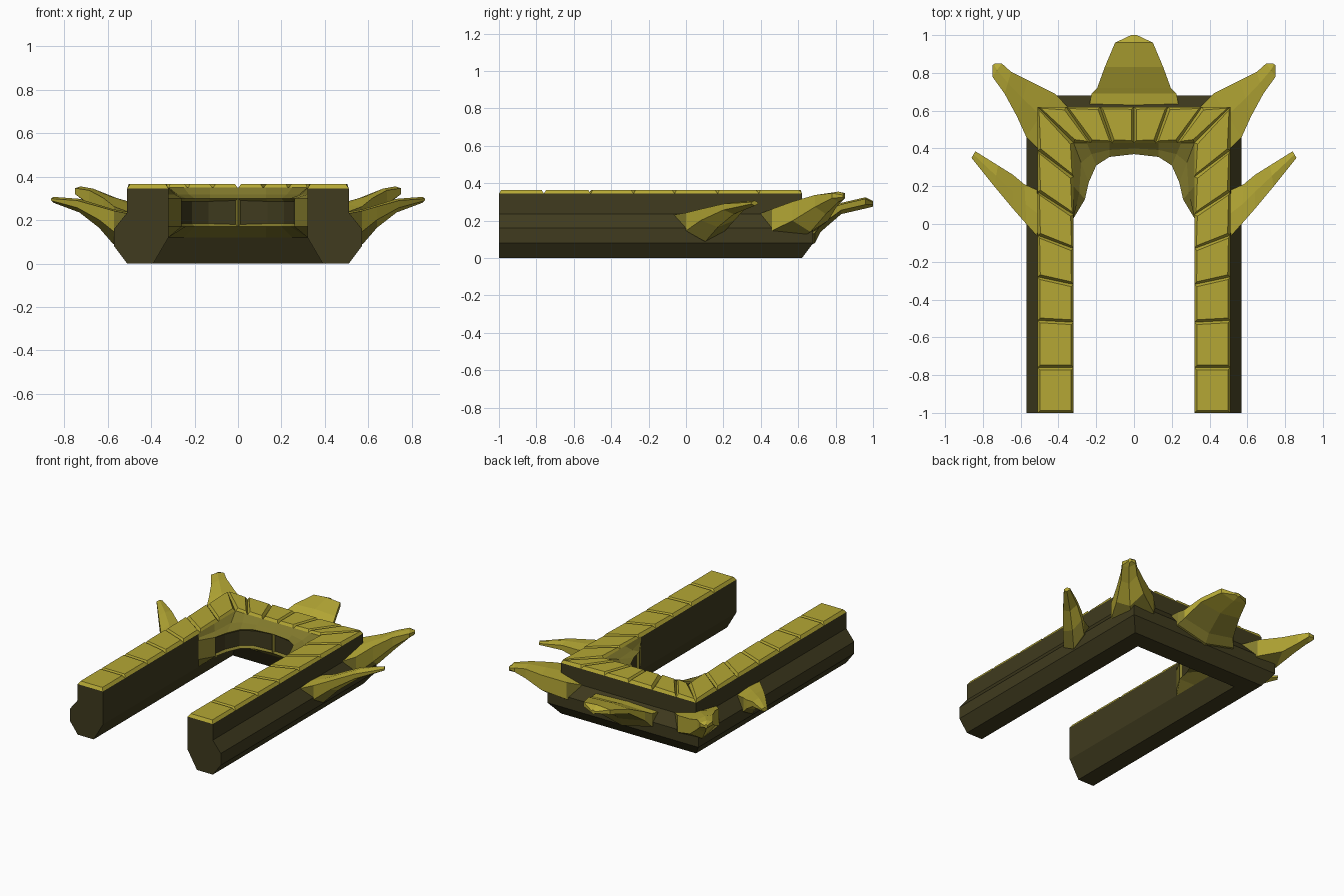
import bpy, bmesh
from mathutils import Vector

if "Cube" in bpy.data.objects:
    bpy.data.objects.remove(bpy.data.objects["Cube"])


def material(name, rgb):
    m = bpy.data.materials.new(name)
    m.diffuse_color = (*rgb, 1)
    m.use_nodes = True
    m.node_tree.nodes["Principled BSDF"].inputs["Base Color"].default_value = m.diffuse_color
    return m


GOLD = material("gold", (0.46, 0.39, 0.035))
DARK = material("dark_bronze", (0.05, 0.043, 0.013))
OLIVE = material("olive_bronze", (0.22, 0.19, 0.025))


def finish(name, bm, mats):
    bmesh.ops.remove_doubles(bm, verts=bm.verts, dist=0.0005)
    bmesh.ops.recalc_face_normals(bm, faces=bm.faces)
    me = bpy.data.meshes.new(name)
    bm.to_mesh(me)
    bm.free()
    for m in mats:
        me.materials.append(m)
    ob = bpy.data.objects.new(name, me)
    bpy.context.collection.objects.link(ob)
    return ob


def loft(bm, rings, closed=True, caps=True):
    rows = [[bm.verts.new(p) for p in r] for r in rings]
    n = len(rows[0])
    strips = []
    for a, b in zip(rows, rows[1:]):
        strips.append([bm.faces.new((a[i], a[(i + 1) % n], b[(i + 1) % n], b[i]))
                       for i in range(n if closed else n - 1)])
    if caps:
        bm.faces.new(rows[0][::-1])
        bm.faces.new(rows[-1])
    return strips


# U-shaped frame: one cross-section (outward offset, height) mitred around the U
IN_X, IN_Y, W = 0.32, 0.43, 0.19
profile = [(0, 0.12), (0.07, 0), (W, 0), (0.25, 0.08), (0.25, 0.16),
           (W, 0.235), (W, 0.345), (0, 0.345)]
rings = [[(s * (IN_X + d), -1 if end else IN_Y + d, z) for d, z in profile]
         for s, end in ((-1, 1), (-1, 0), (1, 0), (1, 1))]
bm = bmesh.new()
loft(bm, rings)
finish("frame", bm, [DARK])

# Bevelled voussoir tiles along the top; joints listed as inner and outer ends
joints = [((IN_X, a), (IN_X + W, b)) for a, b in
          ((-1, -1), (-0.76, -0.76), (-0.52, -0.51), (-0.32, -0.28),
           (-0.13, -0.06), (0.05, 0.17), (0.25, 0.39), (IN_Y, IN_Y + W))]
joints += [((a, IN_Y), (b, IN_Y + W)) for a, b in ((0.23, 0.36), (0.115, 0.18), (0, 0))]


def tile(bm, corners):
    base = [bm.verts.new((x, y, 0.345)) for x, y in corners]
    f = bm.faces.new(base)
    f.normal_update()
    if f.normal.z < 0:
        f.normal_flip()
    bmesh.ops.inset_region(bm, faces=[f], thickness=0.018, depth=0, use_boundary=True)
    for v in f.verts:
        v.co.z = 0.365


bm = bmesh.new()
for s in (1, -1):
    for (a, b), (c, d) in zip(joints, joints[1:]):
        tile(bm, [(s * x, y) for x, y in (a, b, d, c)])
finish("top_tiles", bm, [GOLD])

# Arched cove in the bay, with two recessed dark panels
arch = [(0.32, 0.03), (0.26, 0.13), (0.24, 0.22), (0.2, 0.31), (0.13, 0.355), (0, 0.37)]
wall = [(0.32, 0.03), (0.32, 0.2), (0.32, 0.43), (0.25, 0.43), (0.13, 0.43), (0, 0.43)]
mirrored = lambda pts: pts + [(-x, y) for x, y in pts[-2::-1]]
arch, wall = mirrored(arch), mirrored(wall)


def row(t, z):
    return [(*Vector(w).lerp(Vector(a), t), z) for w, a in zip(wall, arch)]


bm = bmesh.new()
strips = loft(bm, [row(0, 0.35), row(0.5, 0.318), row(1, 0.3), row(1, 0.17), row(0, 0.12)],
              closed=False, caps=False)
band = strips[2]
bmesh.ops.recalc_face_normals(bm, faces=bm.faces)
mid = band[5]
if mid.normal.dot(Vector((0, -1, 0))) < 0:
    bmesh.ops.reverse_faces(bm, faces=bm.faces)
for half in (band[1:5], band[5:9]):
    bmesh.ops.inset_region(bm, faces=half, thickness=0.014, depth=-0.015)
    for f in half:
        f.material_index = 1
me_cove = finish("arched_cove", bm, [OLIVE, DARK])


# Horn: each station is (edge a, edge b, top z, keel z)
def horn(name, stations, sides):
    bm = bmesh.new()
    for s in sides:
        rings = []
        for a, b, top, bot in stations:
            mx, my = (a[0] + b[0]) / 2, (a[1] + b[1]) / 2
            low = top - 0.65 * (top - bot)
            pts = [(*a, top - 0.008), (mx, my, top), (*b, top - 0.008),
                   (*b, low), (mx, my, bot), (*a, low)]
            rings.append([(s * x, y, z) for x, y, z in pts])
        loft(bm, rings)
    finish(name, bm, [GOLD])
    ob = bpy.data.objects[name]
    ob.data.materials.append(OLIVE)
    # roots next to the frame are darker
    for f in ob.data.polygons:
        if f.center.z < 0.21:
            f.material_index = 1


# Side horns
horn("side_horns", [((0.49, 0.17), (0.49, -0.09), 0.235, 0.07),
                    ((0.58, 0.21), (0.57, 0.00), 0.25, 0.09),
                    ((0.64, 0.26), (0.64, 0.08), 0.27, 0.165),
                    ((0.72, 0.31), (0.74, 0.20), 0.298, 0.235),
                    ((0.84, 0.385), (0.86, 0.35), 0.307, 0.28)], (1, -1))

# Corner horns
horn("corner_horns", [((0.34, 0.61), (0.49, 0.38), 0.24, 0.07),
                      ((0.42, 0.69), (0.57, 0.46), 0.27, 0.08),
                      ((0.56, 0.76), (0.62, 0.57), 0.31, 0.14),
                      ((0.65, 0.805), (0.685, 0.69), 0.345, 0.235),
                      ((0.70, 0.85), (0.75, 0.78), 0.355, 0.30),
                      ((0.735, 0.85), (0.75, 0.84), 0.345, 0.315)], (1, -1))

# Rear centre crest
horn("rear_crest", [((-w, y), (w, y), t, b) for y, w, t, b in
                    ((0.61, 0.24, 0.22, 0.05), (0.69, 0.225, 0.23, 0.08),
                     (0.72, 0.195, 0.245, 0.14), (0.83, 0.155, 0.295, 0.235),
                     (0.96, 0.10, 0.325, 0.265), (1.0, 0.015, 0.305, 0.275))], (1,))
